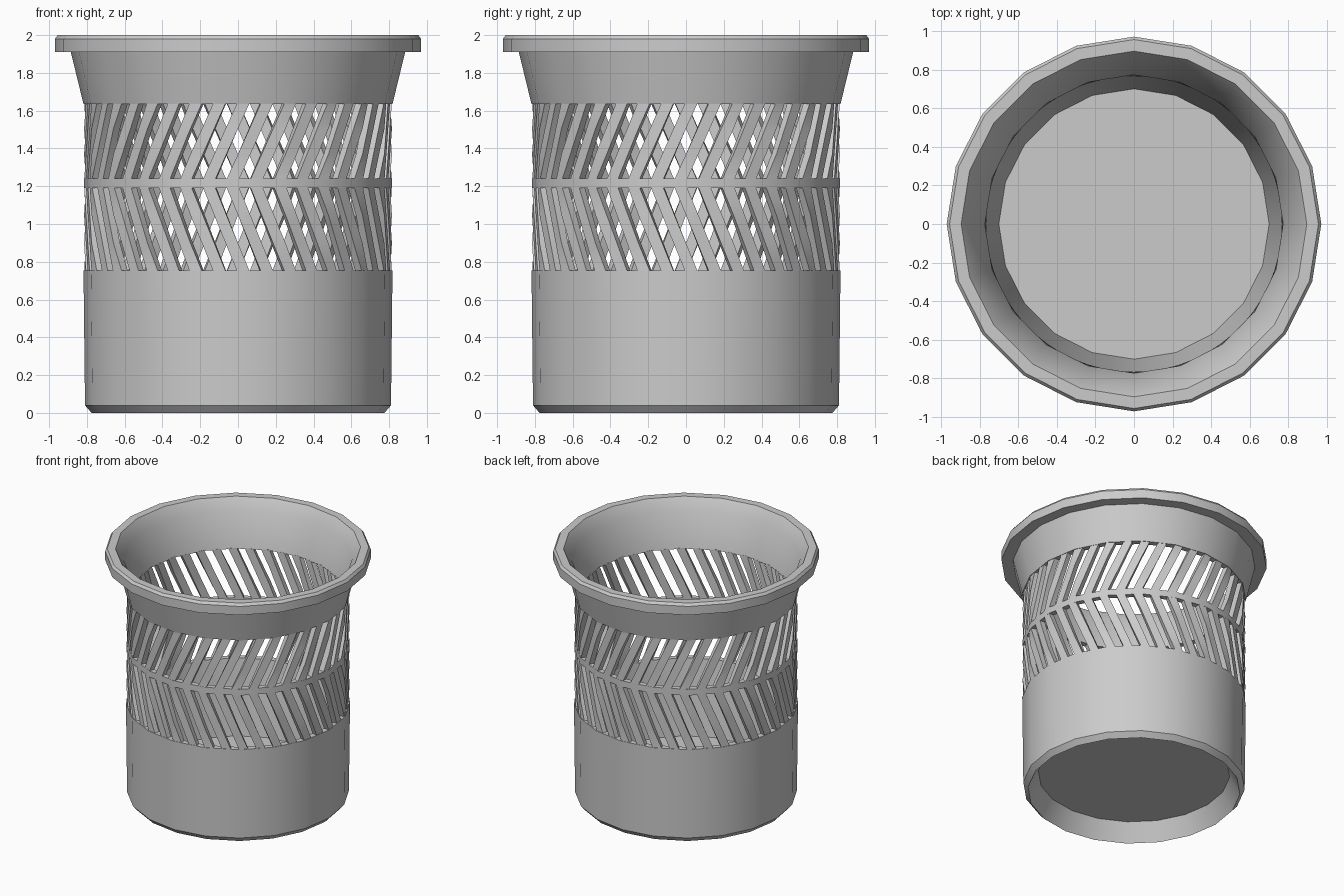
import bpy, bmesh
from math import sin, cos, pi, radians

if "Cube" in bpy.data.objects:
    bpy.data.objects.remove(bpy.data.objects["Cube"])

SIDES = 20
BARS = 40


def finish(name, bm):
    bmesh.ops.recalc_face_normals(bm, faces=bm.faces)
    me = bpy.data.meshes.new(name)
    bm.to_mesh(me)
    bm.free()
    ob = bpy.data.objects.new(name, me)
    bpy.context.collection.objects.link(ob)
    bpy.ops.object.select_all(action='DESELECT')
    ob.select_set(True)
    bpy.context.view_layer.objects.active = ob
    bpy.ops.object.shade_smooth_by_angle(angle=radians(25))
    return ob


def lathe(name, profile, closed=True):
    """Spin an (r, z) profile around z; an open profile is capped at both ends."""
    bm = bmesh.new()
    rings = [[bm.verts.new((r * cos(2 * pi * i / SIDES), r * sin(2 * pi * i / SIDES), z))
              for i in range(SIDES)] for r, z in profile]
    pairs = list(zip(rings, rings[1:]))
    if closed:
        pairs.append((rings[-1], rings[0]))
    for a, b in pairs:
        for i in range(SIDES):
            j = (i + 1) % SIDES
            bm.faces.new((a[i], a[j], b[j], b[i]))
    if not closed:
        bm.faces.new(rings[0])
        bm.faces.new(rings[-1])
    return finish(name, bm)


def on_wall(r, a, z):
    """Point on the flat-sided wall at angle a."""
    step = 2 * pi / SIDES
    k = r * cos(step / 2) / cos(a % step - step / 2)
    return (k * cos(a), k * sin(a), z)


def slanted_bars(name, z0, z1, swing, r_out, r_in, width=0.52, steps=6):
    bm = bmesh.new()
    half = width * pi / BARS
    for n in range(BARS):
        mid = 2 * pi * (n + 0.5) / BARS
        rings = []
        for s in range(steps + 1):
            t = s / steps
            a = mid + swing * (t - 0.5)
            z = z0 + (z1 - z0) * t
            rings.append([bm.verts.new(on_wall(r, a + d, z)) for r, d in
                          ((r_out, -half), (r_out, half), (r_in, half), (r_in, -half))])
        for p, q in zip(rings, rings[1:]):
            for i in range(4):
                j = (i + 1) % 4
                bm.faces.new((p[i], p[j], q[j], q[i]))
        bm.faces.new(rings[0])
        bm.faces.new(rings[-1])
    return finish(name, bm)


# solid lower cup with a recessed floor
lathe("lower_cup", [(0.70, 0.14), (0.775, 0), (0.81, 0.04), (0.818, 0.755),
                    (0.772, 0.755), (0.70, 0.16)], closed=False)

# band between the two slotted rows
lathe("middle_band", [(0.815, 1.19), (0.815, 1.24), (0.772, 1.24), (0.772, 1.19)])

# flared collar and rim
lathe("collar_rim", [(0.818, 1.635), (0.885, 1.91), (0.97, 1.91), (0.97, 1.98), (0.955, 2.0),
                     (0.895, 2.0), (0.835, 1.91), (0.772, 1.635)])

# herringbone bars
slanted_bars("lower_bars", 0.75, 1.195, radians(-13), 0.815, 0.772)
slanted_bars("upper_bars", 1.235, 1.64, radians(13), 0.815, 0.772)
